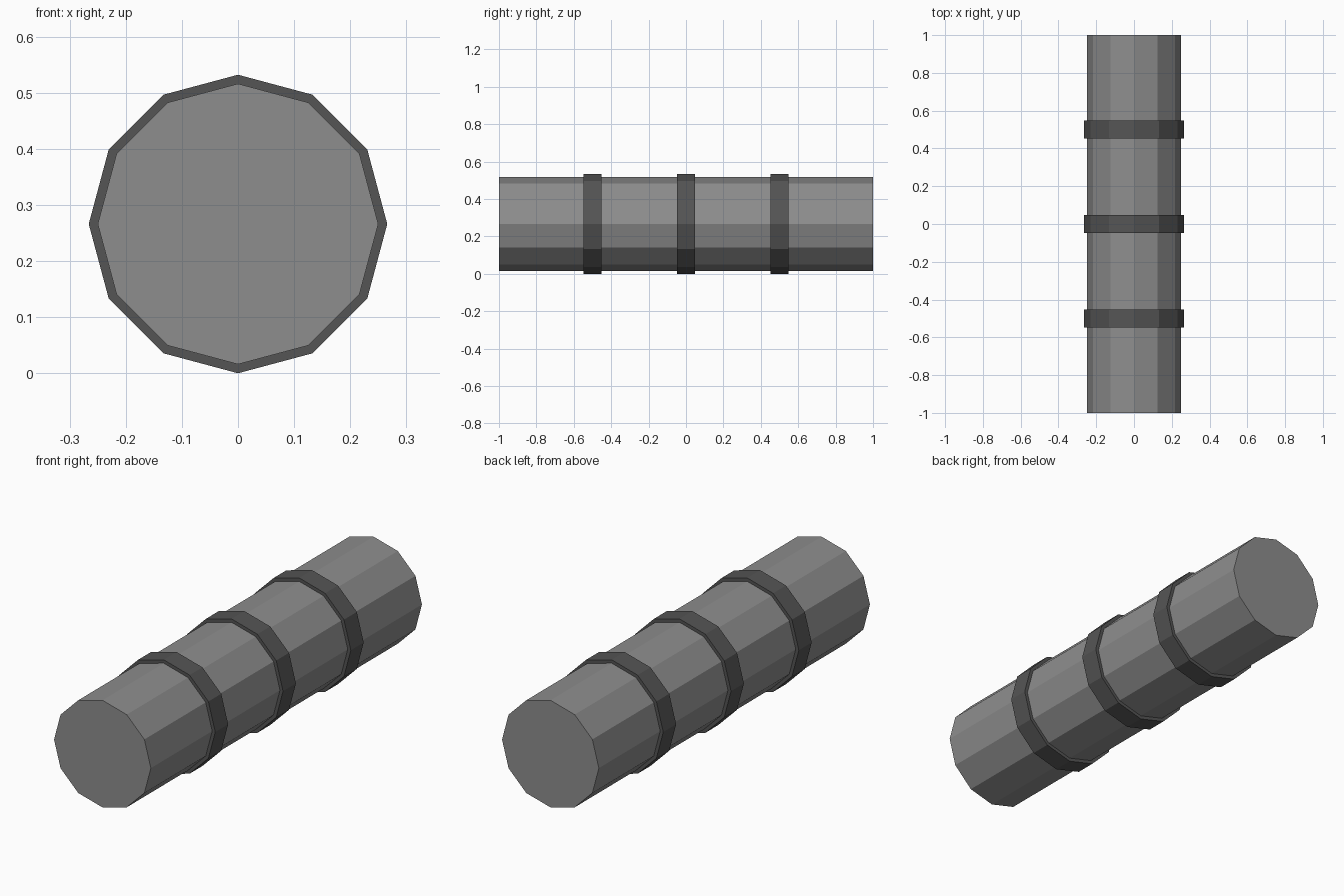
import bpy, bmesh, math

if "Cube" in bpy.data.objects:
    bpy.data.objects.remove(bpy.data.objects["Cube"])

SIDES = 12
CENTRE_Z = 0.266


def grey(name, v):
    m = bpy.data.materials.new(name)
    m.diffuse_color = (v, v, v, 1)
    m.use_nodes = True
    m.node_tree.nodes["Principled BSDF"].inputs["Base Color"].default_value = m.diffuse_color
    return m


def lathe(name, profile, y, mat, capped=False):
    """Sweep (radius, y) points round the long axis with flat sides."""
    bm = bmesh.new()
    rings = []
    for r, dy in profile:
        rings.append([bm.verts.new((r * math.cos(2 * math.pi * i / SIDES), dy,
                                    r * math.sin(2 * math.pi * i / SIDES)))
                      for i in range(SIDES)])
    for a, b in zip(rings, rings[1:]):
        for i in range(SIDES):
            j = (i + 1) % SIDES
            bm.faces.new((a[i], b[i], b[j], a[j]))
    if capped:
        bm.faces.new(rings[0])
        bm.faces.new(rings[-1][::-1])
    me = bpy.data.meshes.new(name)
    bm.to_mesh(me)
    bm.free()
    me.materials.append(mat)
    ob = bpy.data.objects.new(name, me)
    ob.location = (0, y, CENTRE_Z)
    bpy.context.collection.objects.link(ob)
    return ob


pipe_grey = grey("pipe_grey", 0.27)
band_grey = grey("band_grey", 0.09)

# Capped pipe body
lathe("pipe", [(0.25, -1), (0.25, 1)], 0, pipe_grey, capped=True)

# Raised bands, their edges meeting the pipe just below its surface
R, W = 0.266, 0.0475
for n, y in enumerate((-0.5, 0, 0.5), 1):
    lathe(f"band_{n}", [(0.249, -W), (R, -W), (R, W), (0.249, W)], y, band_grey)
